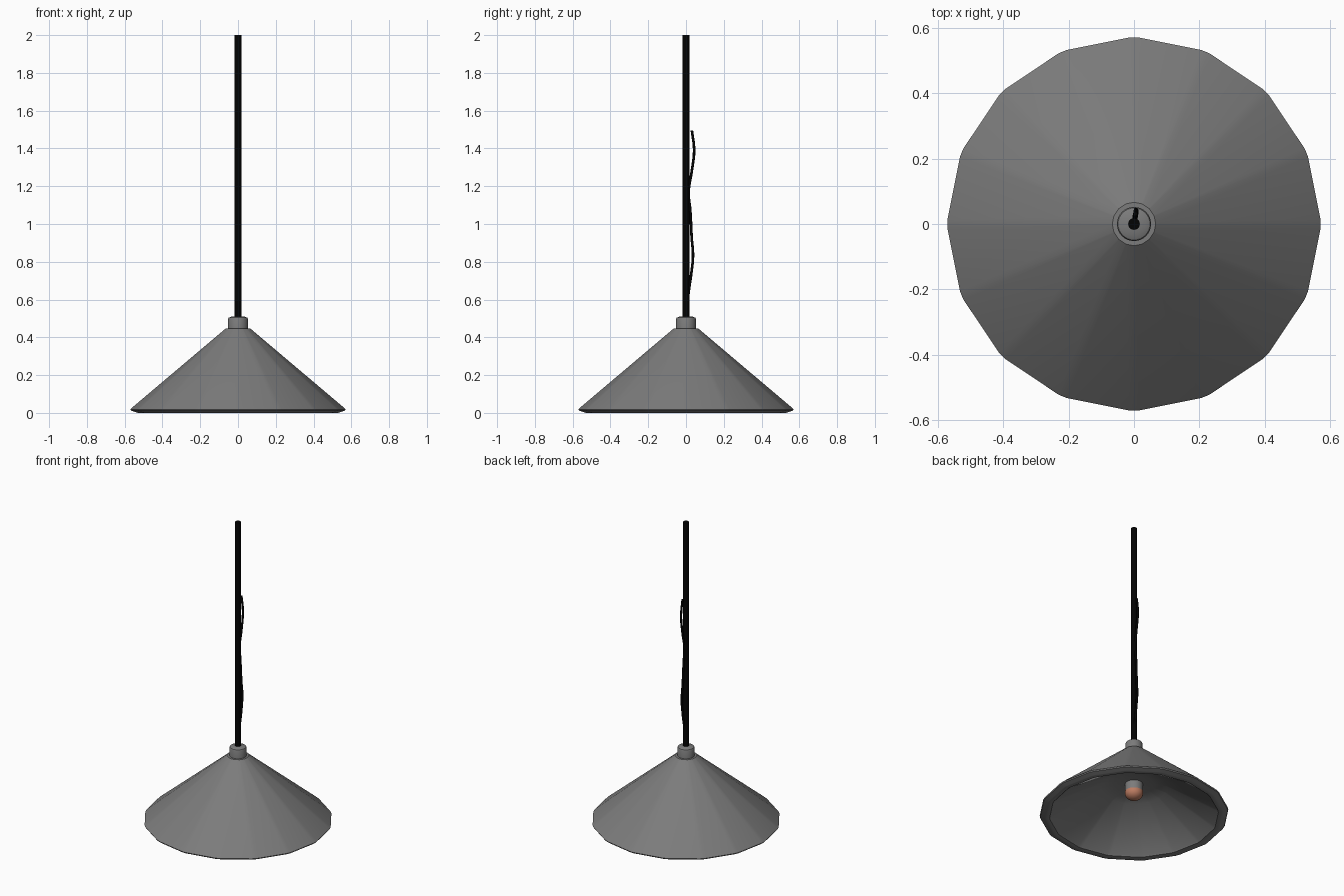
import bpy, bmesh, math

if "Cube" in bpy.data.objects:
    bpy.data.objects.remove(bpy.data.objects["Cube"])

def material(name, rgb):
    m = bpy.data.materials.new(name)
    m.diffuse_color = (*rgb, 1)
    m.use_nodes = True
    m.node_tree.nodes["Principled BSDF"].inputs["Base Color"].default_value = m.diffuse_color
    return m

black = material("black", (0.001, 0.001, 0.001))
grey = material("dark_grey", (0.2, 0.2, 0.2))
copper = material("copper", (0.5, 0.2, 0.12))

def lathe(name, profile, angles, mat, smooth=30):
    """Revolve (radius, z) points through the given angles."""
    bm = bmesh.new()
    rings = []
    for r, z in profile:
        if r == 0:
            rings.append([bm.verts.new((0, 0, z))] * len(angles))
        else:
            rings.append([bm.verts.new((r * math.cos(a), r * math.sin(a), z)) for a in angles])
    n = len(angles)
    for a, b in zip(rings, rings[1:]):
        for i in range(n):
            j = (i + 1) % n
            corners = list(dict.fromkeys((a[i], a[j], b[j], b[i])))
            bm.faces.new(corners)
    bmesh.ops.recalc_face_normals(bm, faces=bm.faces)
    me = bpy.data.meshes.new(name)
    bm.to_mesh(me)
    bm.free()
    ob = bpy.data.objects.new(name, me)
    bpy.context.collection.objects.link(ob)
    me.materials.append(mat)
    bpy.ops.object.select_all(action='DESELECT')
    ob.select_set(True)
    bpy.context.view_layer.objects.active = ob
    bpy.ops.object.shade_smooth_by_angle(angle=math.radians(smooth))
    return ob

def circle(n):
    return [2 * math.pi * i / n for i in range(n)]

# Sixteen-sided shade with softened corners, rolled rim and inner reflector
soft = math.radians(1.4)
corners = [a + d for a in circle(16) for d in (-soft, 0, soft)]
lathe("shade", [(0.0, 0.446), (0.066, 0.446), (0.563, 0.026), (0.57, 0.019),
                (0.566, 0.012), (0.54, 0.003), (0.53, 0.0), (0.51, 0.003), (0.505, 0.01),
                (0.2, 0.195), (0.12, 0.215), (0.0, 0.22)], corners, grey)

# Collar on top of the shade
lathe("collar", [(0, 0.43), (0.052, 0.43), (0.052, 0.498), (0.049, 0.504),
                 (0.035, 0.51), (0, 0.513)], circle(32), grey, 40)

# Hanging rod
lathe("rod", [(0, 0.49), (0.018, 0.49), (0.018, 2.0), (0, 2.0)], circle(16), black)

# Bulb tip peeking out of a socket in the reflector
R, H, BASE = 0.055, 0.045, 0.165
bulb = [(R * math.sin(t), BASE - 0.01 - H * math.cos(t)) for t in
        [math.pi / 2 * i / 8 for i in range(1, 9)]]
lathe("bulb", [(0, BASE - 0.01 - H)] + bulb + [(R, BASE), (0, BASE)],
      circle(24), copper, 50)
lathe("socket", [(0, BASE), (0.054, BASE), (0.054, 0.23), (0, 0.23)], circle(24), grey)

# Loose cord wandering up behind the rod
path = [(0, 0.008, 0.5), (0.003, 0.012, 0.62), (0.006, 0.027, 0.73), (0.006, 0.037, 0.83),
        (0.004, 0.03, 0.93), (0.002, 0.023, 1.07), (0.003, 0.014, 1.17),
        (0.006, 0.029, 1.27), (0.006, 0.043, 1.39), (0.004, 0.031, 1.495)]
cu = bpy.data.curves.new("cord", 'CURVE')
cu.dimensions = '3D'
cu.bevel_depth = 0.007
cu.bevel_resolution = 2
cu.resolution_u = 6
cu.use_fill_caps = True
sp = cu.splines.new('BEZIER')
sp.bezier_points.add(len(path) - 1)
for p, co in zip(sp.bezier_points, path):
    p.co = co
    p.handle_left_type = p.handle_right_type = 'AUTO'
cu.materials.append(black)
bpy.context.collection.objects.link(bpy.data.objects.new("cord", cu))
